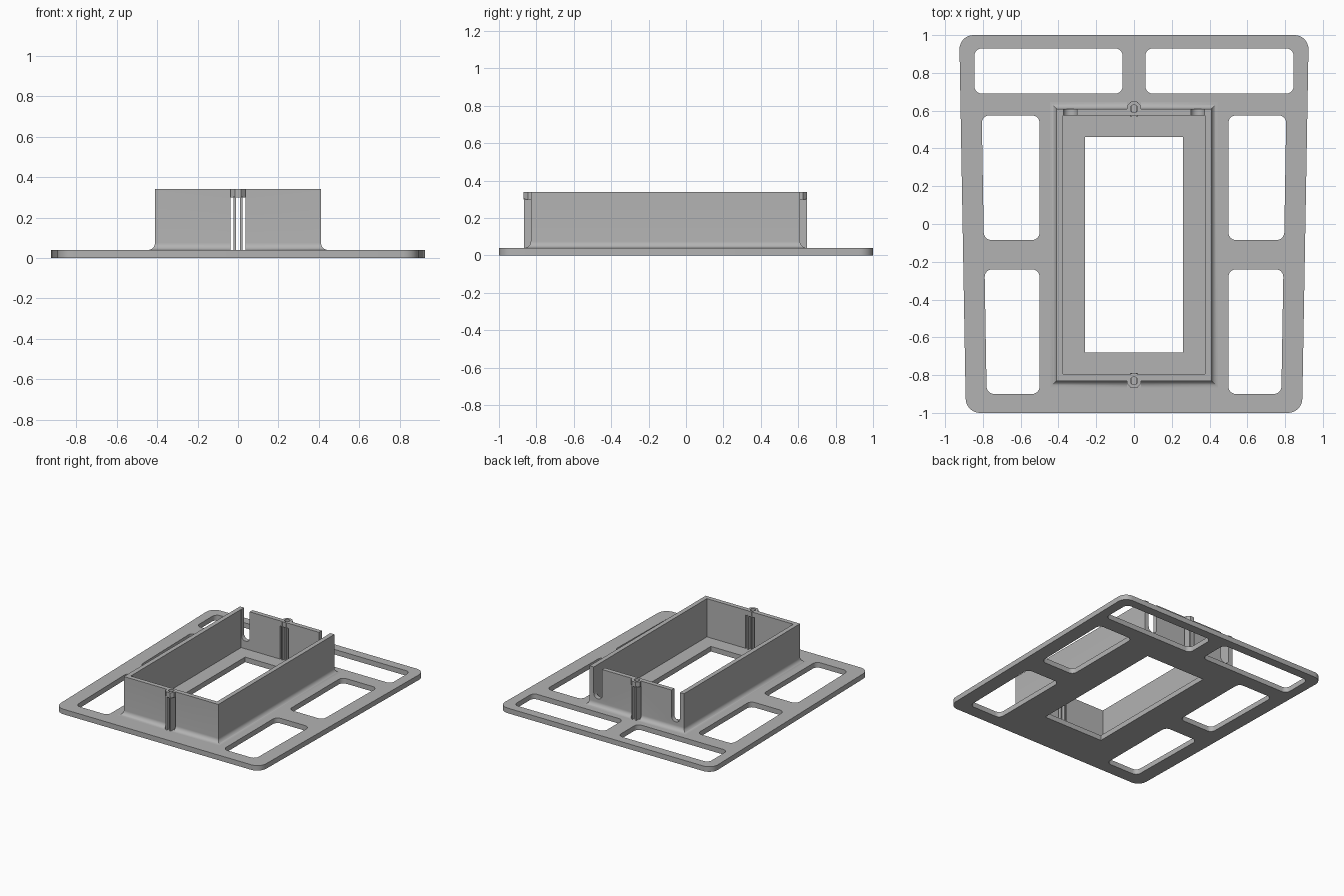
import bpy
import bmesh
from math import pi, sin, cos
from mathutils import Matrix

cube = bpy.data.objects.get("Cube")
if cube:
    bpy.data.objects.remove(cube)

grey = bpy.data.materials.new("matte grey")
grey.use_nodes = True
grey.diffuse_color = (0.45, 0.45, 0.45, 1)
grey.node_tree.nodes["Principled BSDF"].inputs["Base Color"].default_value = grey.diffuse_color

PLATE, TOP, CAP = 0.04, 0.34, 0.30      # key heights
WALL, FILLET = 0.035, 0.035             # wall thickness, base fillet radius
HALF_W, FRONT, BACK = 0.41, -0.83, 0.61  # outer faces of the frame


def finish(name, bm):
    bmesh.ops.recalc_face_normals(bm, faces=bm.faces)
    mesh = bpy.data.meshes.new(name)
    bm.to_mesh(mesh)
    bm.free()
    mesh.materials.append(grey)
    ob = bpy.data.objects.new(name, mesh)
    bpy.context.collection.objects.link(ob)
    return ob


def prism(name, points, z0, z1, radius=0, matrix=None):
    """Extrude a flat outline, with optional rounded corners."""
    bm = bmesh.new()
    bm.faces.new([bm.verts.new((x, y, z0)) for x, y in points])
    if radius:
        bmesh.ops.bevel(bm, geom=bm.verts[:], offset=radius, segments=8,
                        profile=0.5, affect='VERTICES')
    out = bmesh.ops.extrude_face_region(bm, geom=bm.faces[:])
    moved = [v for v in out["geom"] if isinstance(v, bmesh.types.BMVert)]
    bmesh.ops.translate(bm, verts=moved, vec=(0, 0, z1 - z0))
    if matrix:
        bm.transform(matrix)
    return finish(name, bm)


def rect(x0, x1, y0, y1):
    return [(x0, y0), (x1, y0), (x1, y1), (x0, y1)]


def circle(cx, cy, r, n):
    return [(cx + r * cos(2 * pi * (i + 0.5) / n), cy + r * sin(2 * pi * (i + 0.5) / n))
            for i in range(n)]


def combine(ob, tool, operation='DIFFERENCE'):
    """Boolean the tool into the object, then remove the tool."""
    mod = ob.modifiers.new("combine", 'BOOLEAN')
    mod.operation, mod.object, mod.solver = operation, tool, 'EXACT'
    graph = bpy.context.evaluated_depsgraph_get()
    mesh = bpy.data.meshes.new_from_object(ob.evaluated_get(graph))
    ob.modifiers.clear()
    ob.data = mesh
    bpy.data.objects.remove(tool)


# Base plate, slightly wider at the back
plate = prism("base_plate", [(-0.89, -1), (0.89, -1), (0.925, 1), (-0.925, 1)],
              0, PLATE, 0.075)

# Rounded openings, mirrored left and right
openings = [
    rect(0.06, 0.845, 0.69, 0.93),
    [(0.5, -0.085), (0.795, -0.085), (0.806, 0.575), (0.5, 0.575)],
    [(0.5, -0.9), (0.78, -0.9), (0.791, -0.24), (0.5, -0.24)],
]
for side in (-1, 1):
    for shape in openings:
        combine(plate, prism("opening", [(side * x, y) for x, y in shape], -0.1, 0.1, 0.04))
combine(plate, prism("window", rect(-0.26, 0.26, -0.68, 0.46), -0.1, 0.1))

# Upright frame: a wall profile swept around a rectangle, with a concave foot
profile = [(FILLET, PLATE - 0.01)]
for i in range(9):
    a = pi / 2 * i / 8
    profile.append((FILLET * (1 - sin(a)), PLATE + FILLET * (1 - cos(a))))
profile += [(0, TOP), (-WALL, TOP), (-WALL, PLATE - 0.01)]
bm = bmesh.new()
rings = [[bm.verts.new((x, y, z)) for x, y in
          rect(-HALF_W - d, HALF_W + d, FRONT - d, BACK + d)] for d, z in profile]
for k, ring in enumerate(rings):
    after = rings[(k + 1) % len(rings)]
    for i in range(4):
        j = (i + 1) % 4
        bm.faces.new((ring[i], ring[j], after[j], after[i]))
frame = finish("upright_frame", bm)

# U-shaped notches at both ends of the back wall
stand = Matrix.Rotation(pi / 2, 4, 'X')
for side in (-1, 1):
    shape = [(side * x, z) for x, z in rect(0.301, 0.374, 0.1, 0.5)]
    combine(frame, prism("notch", shape, -0.7, -0.55, 0.036, stand))

# Screw slots in the front and back walls, each with a drilled cap and two ribs
for place, y, inward in (("front", FRONT, 1), ("back", BACK, -1)):
    combine(frame, prism("slot", rect(-0.038, 0.038, y - 0.06, y + 0.06), PLATE, CAP))
    combine(frame, prism("cap", circle(0, y, 0.041, 8), CAP, TOP), 'UNION')
    combine(frame, prism("screw_hole", circle(0, y, 0.02, 24), CAP - 0.05, TOP + 0.05))
    y0, y1 = sorted((y - inward * 0.036, y + inward * 0.04))
    for side, label in ((-1, "right"), (1, "left")):
        xa, xb = sorted((side * 0.011, side * 0.022))
        prism(f"{place}_{label}_rib", rect(xa, xb, y0, y1), PLATE - 0.005, CAP + 0.005)

# Smooth the rounded corners and the foot, keep hard edges crisp
for ob in bpy.context.view_layer.objects:
    ob.select_set(ob in (plate, frame))
bpy.context.view_layer.objects.active = frame
bpy.ops.object.shade_smooth_by_angle(angle=pi / 6)
